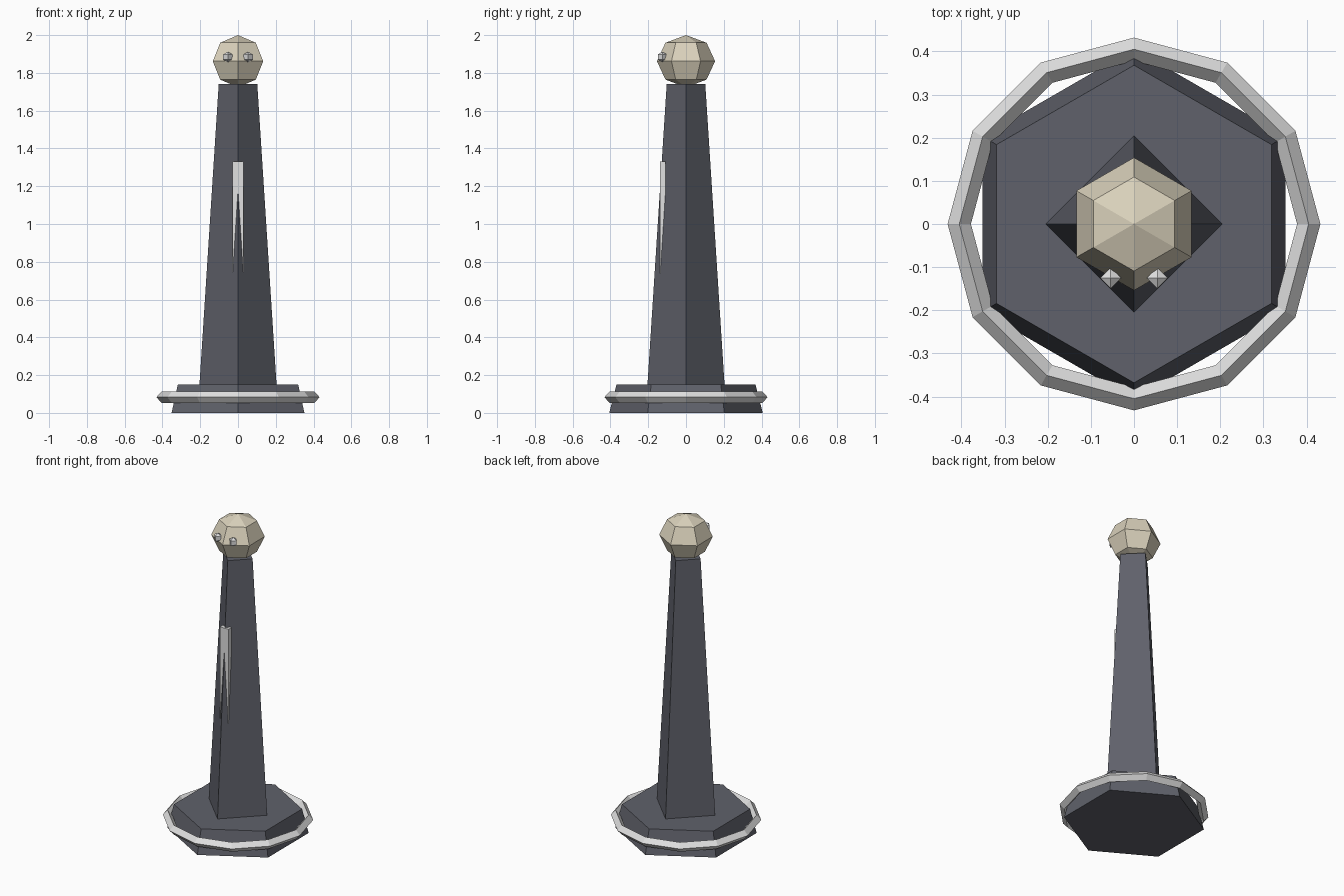
import bpy, math

if "Cube" in bpy.data.objects:
    bpy.data.objects.remove(bpy.data.objects["Cube"])


def material(name, rgb):
    m = bpy.data.materials.new(name)
    m.diffuse_color = (*rgb, 1)
    m.use_nodes = True
    m.node_tree.nodes["Principled BSDF"].inputs["Base Color"].default_value = m.diffuse_color
    return m


slate = material("dark slate", (0.115, 0.12, 0.145))
silver = material("light silver", (0.75, 0.75, 0.75))
bone = material("warm bone", (0.70, 0.64, 0.50))


def finish(name, mat, scale=(1, 1, 1)):
    ob = bpy.context.object
    ob.name = name
    ob.scale = scale
    ob.data.materials.append(mat)
    bpy.ops.object.transform_apply(location=False, rotation=False, scale=True)
    return ob


def frustum(name, sides, r1, r2, z1, z2, mat):
    bpy.ops.mesh.primitive_cone_add(vertices=sides, radius1=r1, radius2=r2,
                                    depth=z2 - z1, location=(0, 0, (z1 + z2) / 2))
    return finish(name, mat)


# Hexagonal foot and tapered square body, corners on the y axis
frustum("base", 6, 0.406, 0.368, 0, 0.15, slate)
frustum("body", 4, 0.204, 0.102, 0.15, 1.742, slate)

# Faceted ring around the foot
bpy.ops.mesh.primitive_torus_add(major_segments=12, minor_segments=4,
                                 major_radius=0.405, minor_radius=0.027,
                                 location=(0, 0, 0.083))
finish("base_ring", silver, (1, 1, 1.1))

# Faceted head, one corner facing the front
bpy.ops.mesh.primitive_uv_sphere_add(segments=6, ring_count=4, radius=1,
                                     location=(0, 0, 1.862))
head = finish("head", bone, (0.154, 0.154, 0.138))
if max(v.co.y for v in head.data.vertices) < 0.15:
    for v in head.data.vertices:
        v.co.x, v.co.y = -v.co.y, v.co.x

# Octahedral eyes
for side, x in (("left", -0.054), ("right", 0.054)):
    bpy.ops.mesh.primitive_uv_sphere_add(segments=4, ring_count=2, radius=0.028,
                                         location=(x, -0.125, 1.884))
    finish(side + "_eye", silver)

# Front strip, pierced by the front corner of the body
bpy.ops.mesh.primitive_cube_add(size=1, location=(0, -0.123, 1.005))
finish("front_strip", silver, (0.06, 0.03, 0.65))
